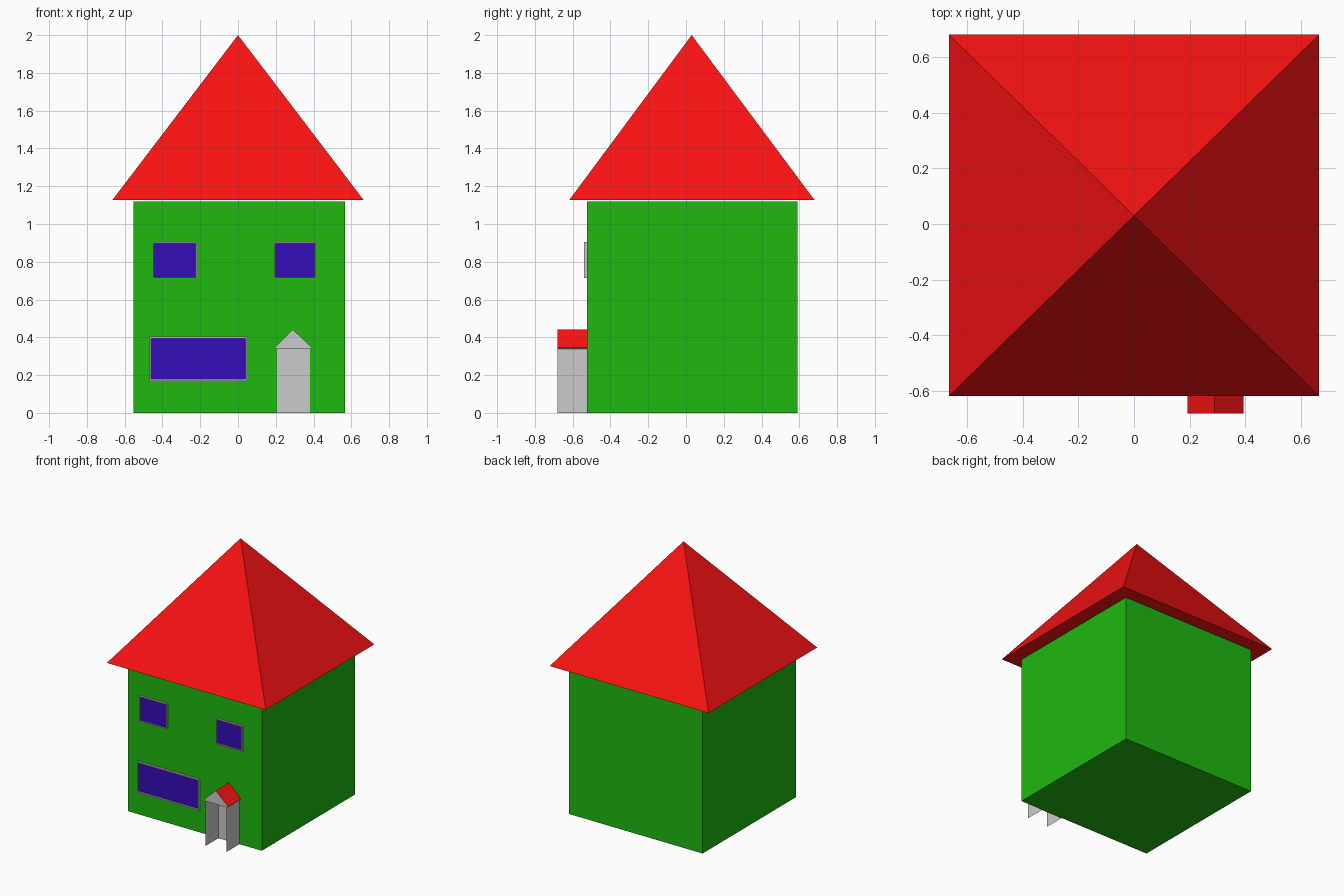
import bpy

if "Cube" in bpy.data.objects:
    bpy.data.objects.remove(bpy.data.objects["Cube"])


def material(name, rgb):
    m = bpy.data.materials.new(name)
    m.diffuse_color = (*rgb, 1)
    m.use_nodes = True
    m.node_tree.nodes["Principled BSDF"].inputs["Base Color"].default_value = m.diffuse_color
    return m


RED = material("roof_red", (0.95, 0.006, 0.006))
GREEN = material("wall_green", (0.014, 0.48, 0.005))
BLUE = material("glass_blue", (0.034, 0.004, 0.48))
GREY = material("plain_grey", (0.6, 0.6, 0.6))


def mesh(name, verts, faces, mats=()):
    me = bpy.data.meshes.new(name)
    me.from_pydata(verts, [], faces)
    for m in mats:
        me.materials.append(m)
    ob = bpy.data.objects.new(name, me)
    bpy.context.collection.objects.link(ob)
    return ob


def extrude_y(name, profile, y0, y1, mats=()):
    """Closed prism from an xz profile (counter-clockwise seen from the front)."""
    n = len(profile)
    verts = [(x, y, z) for y in (y0, y1) for x, z in profile]
    faces = [list(range(n)), list(range(2 * n - 1, n - 1, -1))]
    faces += [(i, i + n, (i + 1) % n + n, (i + 1) % n) for i in range(n)]
    return mesh(name, verts, faces, mats)


def rect(x0, x1, z0, z1):
    return [(x0, z0), (x1, z0), (x1, z1), (x0, z1)]


WALL = -0.525   # front wall plane
PORCH = -0.68   # front of the porch

# House body
extrude_y("house_body", rect(-0.552, 0.567, 0, 1.12), WALL, 0.59, [GREEN])

# Pyramid roof with closed underside
mesh("main_roof",
     [(-0.665, -0.618, 1.127), (0.665, -0.618, 1.127),
      (0.665, 0.68, 1.127), (-0.665, 0.68, 1.127), (0, 0.03, 2)],
     [(3, 2, 1, 0), (0, 1, 4), (1, 2, 4), (2, 3, 4), (3, 0, 4)], [RED])


# Windows: thin raised frame around slightly recessed glass
def window(name, x0, x1, z0, z1, w):
    front = WALL - 0.014
    outer, inner = rect(x0, x1, z0, z1), rect(x0 + w, x1 - w, z0 + w, z1 - w)
    loops = [(outer, WALL), (outer, front), (inner, front), (inner, WALL)]
    verts = [(x, y, z) for loop, y in loops for x, z in loop]
    faces = [(r * 4 + i, r * 4 + (i + 1) % 4, r * 4 + 4 + (i + 1) % 4, r * 4 + 4 + i)
             for r in range(3) for i in range(4)]
    mesh(name + "_frame", [v for v in verts], [f[::-1] for f in faces], [GREY])
    mesh(name + "_glass", [(x, WALL - 0.006, z) for x, z in inner],
         [(0, 1, 2, 3)], [BLUE])


window("upper_left_window", -0.45, -0.218, 0.713, 0.904, 0.006)
window("upper_right_window", 0.193, 0.41, 0.713, 0.904, 0.006)
window("living_room_window", -0.469, 0.048, 0.17, 0.404, 0.009)

# Porch side walls: single thin sheets
for side, x in (("left", 0.206), ("right", 0.38)):
    mesh(f"porch_{side}_wall",
         [(x, PORCH, 0), (x, WALL, 0), (x, WALL, 0.34), (x, PORCH, 0.34)],
         [(0, 1, 2, 3)], [GREY])

# Door panel on the wall
mesh("front_door", [(x, WALL - 0.004, z) for x, z in rect(0.206, 0.38, 0, 0.34)],
     [(0, 1, 2, 3)], [GREY])

# Porch gable roof: grey ends and underside, red slopes
gable = extrude_y("porch_roof",
                  [(0.206, 0.337), (0.38, 0.337), (0.393, 0.345), (0.29, 0.441), (0.192, 0.345)],
                  PORCH, WALL, [GREY, RED])
for p in gable.data.polygons:
    if p.normal.z > 0.3 or p.normal.z < -0.3 and p.center.z > 0.36:
        p.material_index = 1

# Make the winding of every closed part consistent
import bmesh
for ob in bpy.context.collection.objects:
    if len(ob.data.polygons) > 1 and "frame" not in ob.name:
        bm = bmesh.new()
        bm.from_mesh(ob.data)
        bmesh.ops.recalc_face_normals(bm, faces=bm.faces)
        bm.to_mesh(ob.data)
        bm.free()
